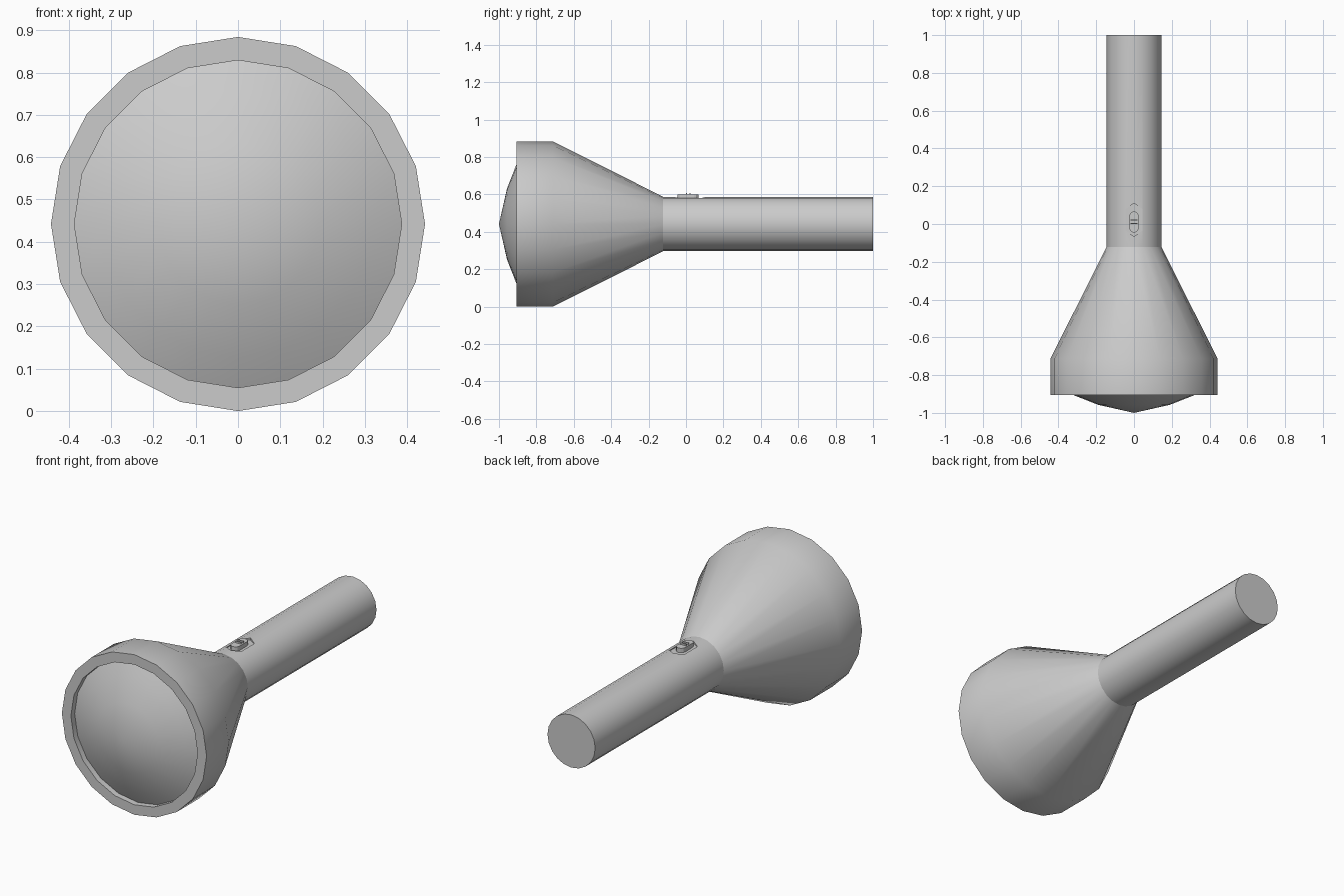
import bpy, bmesh, math

if "Cube" in bpy.data.objects:
    bpy.data.objects.remove(bpy.data.objects["Cube"])

AXIS_Z = 0.442   # height of the torch axis
SIDES = 20


def finish(name, bm, smooth=True):
    bmesh.ops.recalc_face_normals(bm, faces=bm.faces[:])
    me = bpy.data.meshes.new(name)
    bm.to_mesh(me)
    bm.free()
    ob = bpy.data.objects.new(name, me)
    bpy.context.collection.objects.link(ob)
    if smooth:
        bpy.ops.object.select_all(action='DESELECT')
        ob.select_set(True)
        bpy.context.view_layer.objects.active = ob
        bpy.ops.object.shade_smooth_by_angle(angle=math.radians(30))
    return ob


def lathe(name, profile):
    """Turn (radius, y) points around the torch axis; radius 0 makes a pole."""
    bm = bmesh.new()
    rings = []
    for r, y in profile:
        n = SIDES if r > 0 else 1
        rings.append([bm.verts.new((r * math.sin(2 * math.pi * i / SIDES), y,
                                    AXIS_Z + r * math.cos(2 * math.pi * i / SIDES)))
                      for i in range(n)])
    for a, b in zip(rings, rings[1:]):
        for i in range(SIDES):
            j = (i + 1) % SIDES
            quad = [a[i % len(a)], a[j % len(a)], b[j % len(b)], b[i % len(b)]]
            bm.faces.new(list(dict.fromkeys(quad)))
    return finish(name, bm)


def prism(name, outline, z0, z1):
    """Extrude an (x, y) outline upward."""
    bm = bmesh.new()
    face = bm.faces.new([bm.verts.new((x, y, z0)) for x, y in outline])
    ext = bmesh.ops.extrude_face_region(bm, geom=[face])
    for v in ext['geom']:
        if isinstance(v, bmesh.types.BMVert):
            v.co.z = z1
    return finish(name, bm, smooth=False)


def long_hexagon(w, y0, y1, point):
    return [(0, y0), (w, y0 + point), (w, y1 - point),
            (0, y1), (-w, y1 - point), (-w, y0 + point)]


def pill(w, y0, y1, steps=6):
    pts = []
    for cy, start in ((y1 - w, 0), (y0 + w, math.pi)):
        for i in range(steps + 1):
            a = start + math.pi * i / steps
            pts.append((w * math.cos(a), cy + w * math.sin(a)))
    return pts


# Flared head with recessed inner rim
lathe("head", [(0.1455, -0.122), (0.442, -0.712), (0.442, -0.905),
               (0.387, -0.905), (0.387, -0.872)])

# Domed lens
lathe("lens", [(0.387, -0.872), (0.315, -0.908), (0.19, -0.957), (0, -1.0)])

# Handle with a switch pocket cut in the top
handle = lathe("handle", [(0, -0.122), (0.1455, -0.122), (0.1455, 1.0), (0, 1.0)])
cutter = prism("switch_pocket_cutter", long_hexagon(0.044, -0.066, 0.11, 0.03), 0.576, 0.65)
cutter.hide_render = True
cutter.hide_set(True)
cut = handle.modifiers.new("pocket", 'BOOLEAN')
cut.operation = 'DIFFERENCE'
cut.solver = 'EXACT'
cut.object = cutter

# Sliding switch and its grip ridges
prism("switch", pill(0.025, -0.046, 0.067), 0.57, 0.6)
for i, y in enumerate((0.003, 0.022)):
    prism(f"switch_ridge_{i + 1}",
          [(-0.018, y - 0.003), (0.018, y - 0.003), (0.018, y + 0.003), (-0.018, y + 0.003)],
          0.595, 0.609)
